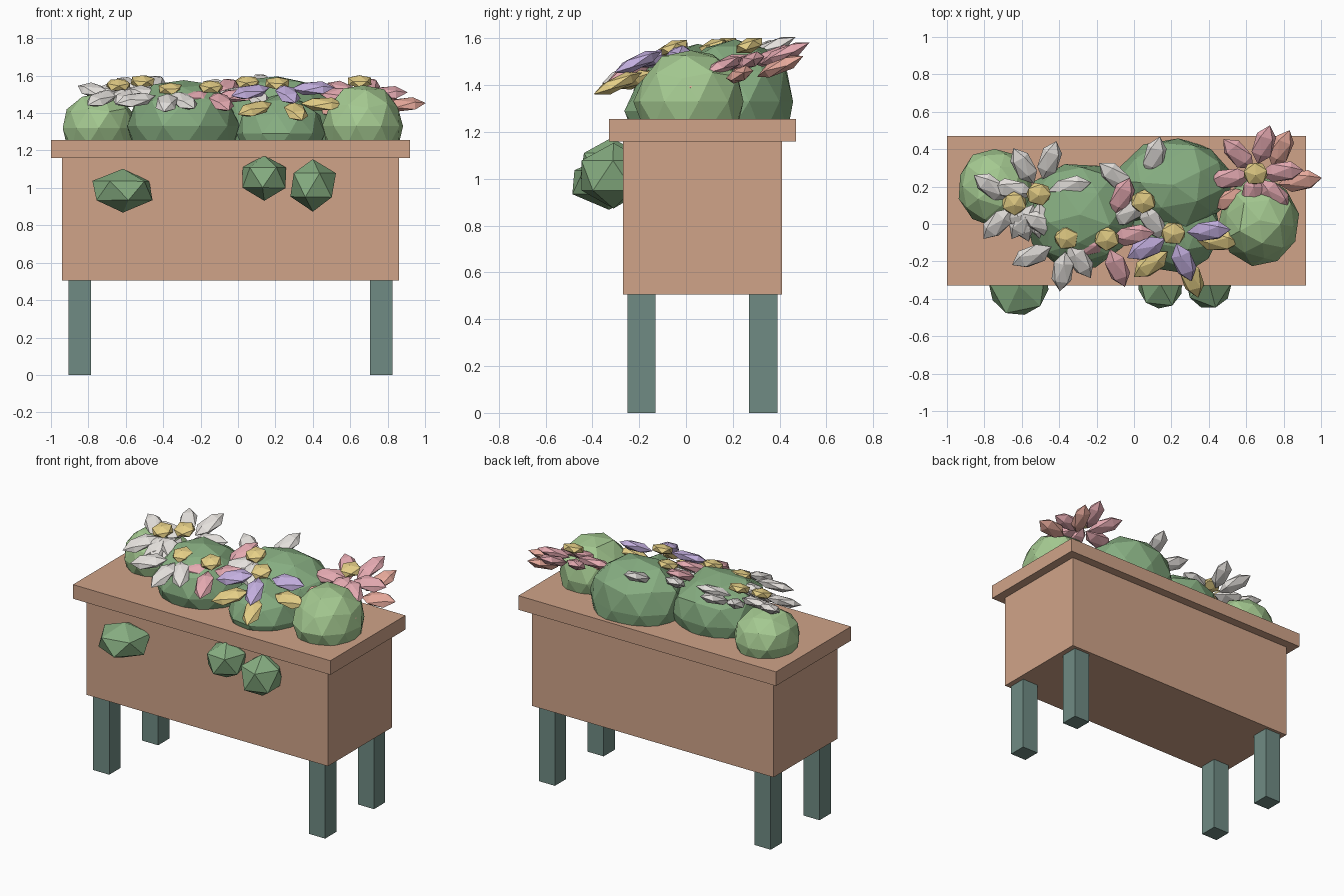
import bpy, bmesh, math, random
from mathutils import Matrix, Vector

if "Cube" in bpy.data.objects:
    bpy.data.objects.remove(bpy.data.objects["Cube"])

random.seed(4)


def mat(name, rgb):
    m = bpy.data.materials.new(name)
    m.diffuse_color = (*rgb, 1)
    m.use_nodes = True
    m.node_tree.nodes["Principled BSDF"].inputs["Base Color"].default_value = m.diffuse_color
    return m


WOOD = mat("wood", (0.63, 0.37, 0.25))
LEG = mat("leg_paint", (0.16, 0.26, 0.23))
GREEN = mat("leaf", (0.24, 0.42, 0.22))
LIGHT = mat("light_leaf", (0.37, 0.58, 0.28))
WHITE = mat("white_petal", (0.78, 0.75, 0.72))
PINK = mat("pink_petal", (0.78, 0.40, 0.44))
SALMON = mat("salmon_petal", (0.80, 0.40, 0.33))
PURPLE = mat("purple_petal", (0.55, 0.43, 0.74))
YELLOW = mat("yellow_petal", (0.78, 0.62, 0.24))


def finish(bm, name, material):
    me = bpy.data.meshes.new(name)
    bm.to_mesh(me)
    bm.free()
    me.materials.append(material)
    ob = bpy.data.objects.new(name, me)
    bpy.context.collection.objects.link(ob)
    return ob


def box(name, x0, x1, y0, y1, z0, z1, material):
    bm = bmesh.new()
    bmesh.ops.create_cube(bm, size=1)
    bmesh.ops.scale(bm, vec=(x1 - x0, y1 - y0, z1 - z0), verts=bm.verts)
    bmesh.ops.translate(bm, vec=((x0 + x1) / 2, (y0 + y1) / 2, (z0 + z1) / 2), verts=bm.verts)
    finish(bm, name, material)


def blob(name, centre, radii, subdiv, material, jitter=0.0, rot=Matrix(), spin=0.0):
    bm = bmesh.new()
    bmesh.ops.create_icosphere(bm, subdivisions=subdiv, radius=1)
    bm.transform(Matrix.Rotation(spin, 4, 'Z'))
    for v in bm.verts:
        v.co *= 1 + random.uniform(-jitter, jitter)
    bm.transform(Matrix.Translation(centre) @ rot @ Matrix.Diagonal((*radii, 1)))
    finish(bm, name, material)


# Planter box, rim slab and legs
box("planter_box", -0.94, 0.86, -0.27, 0.41, 0.505, 1.16, WOOD)
box("planter_top", -1.0, 0.92, -0.33, 0.47, 1.16, 1.255, WOOD)
for side, x in (("left", -0.905), ("right", 0.705)):
    for end, y in (("front", -0.25), ("back", 0.27)):
        box(f"{end}_{side}_leg", x, x + 0.12, y, y + 0.12, 0, 0.505, LEG)

# Bushes on top
for i, (c, r, m) in enumerate([
        ((-0.745, 0.20, 1.32), (0.20, 0.21, 0.19), LIGHT),
        ((-0.29, 0.05, 1.33), (0.31, 0.29, 0.25), GREEN),
        ((0.21, 0.21, 1.33), (0.32, 0.26, 0.28), GREEN),
        ((0.23, -0.02, 1.29), (0.23, 0.24, 0.21), GREEN),
        ((0.67, 0.02, 1.33), (0.215, 0.24, 0.23), LIGHT)]):
    blob(f"bush_{i + 1}", c, r, 2, m, 0.05, spin=i * 0.9)

# Leaf clumps hanging on the front
for i, (c, r) in enumerate([
        ((-0.615, -0.33, 0.985), (0.18, 0.18, 0.115)),
        ((0.14, -0.32, 1.055), (0.135, 0.15, 0.122)),
        ((0.40, -0.31, 1.015), (0.138, 0.16, 0.142))]):
    blob(f"hanging_clump_{i + 1}", c, r, 1, GREEN, 0.03, spin=0.5 + i)


# Flowers: petals around a centre, all leaning towards the front
def flower(name, centre, z, material, petals, button_z=None):
    for i, (ang, rad) in enumerate(petals):
        a = math.radians(ang)
        dx, dy = rad * math.cos(a), rad * math.sin(a)
        rot = (Matrix.Rotation(0.42, 4, 'X') @ Matrix.Rotation(a, 4, 'Z')
               @ Matrix.Rotation(math.pi / 2, 4, 'Y'))
        blob(f"{name}_petal_{i + 1}", (centre[0] + dx, centre[1] + dy, z + 0.2 * dy),
             (0.034, 0.062, 0.118), 1, material, rot=rot)
    if button_z:
        blob(f"{name}_centre", (*centre, button_z), (0.073, 0.07, 0.033), 1, YELLOW,
             rot=Matrix.Rotation(0.3, 4, 'X'), spin=ang)


flower("white_flower_a", (-0.51, 0.16), 1.515, WHITE,
       [(13, 0.17), (72, 0.19), (118, 0.17), (170, 0.14), (240, 0.17), (274, 0.15)], 1.57)
flower("white_flower_b", (-0.64, 0.11), 1.50, WHITE,
       [(144, 0.15), (230, 0.14), (290, 0.11)], 1.55)
flower("white_flower_c", (-0.36, -0.075), 1.49, WHITE,
       [(207, 0.21), (263, 0.18), (300, 0.14), (150, 0.15)], 1.53)
flower("pink_flower_a", (-0.145, -0.08), 1.49, PINK,
       [(290, 0.165), (200, 0.11), (8, 0.14), (70, 0.24)], 1.54)
flower("white_flower_d", (0.05, 0.12), 1.51, WHITE,
       [(138, 0.20), (76, 0.25), (295, 0.12), (217, 0.10)], 1.565)
flower("purple_flower", (0.21, -0.05), 1.53, PURPLE,
       [(209, 0.165), (290, 0.165), (4, 0.19)], 1.56)
flower("yellow_flower", (0.25, -0.08), 1.45, YELLOW,
       [(220, 0.21), (286, 0.22), (357, 0.20)])
flower("pink_flower_b", (0.65, 0.27), 1.505, PINK,
       [(4, 0.14), (74, 0.16), (132, 0.14), (191, 0.14), (260, 0.11), (312, 0.15)], 1.57)
flower("salmon_flower", (0.70, 0.20), 1.44, SALMON,
       [(9, 0.19), (67, 0.22), (200, 0.20), (300, 0.19)])
